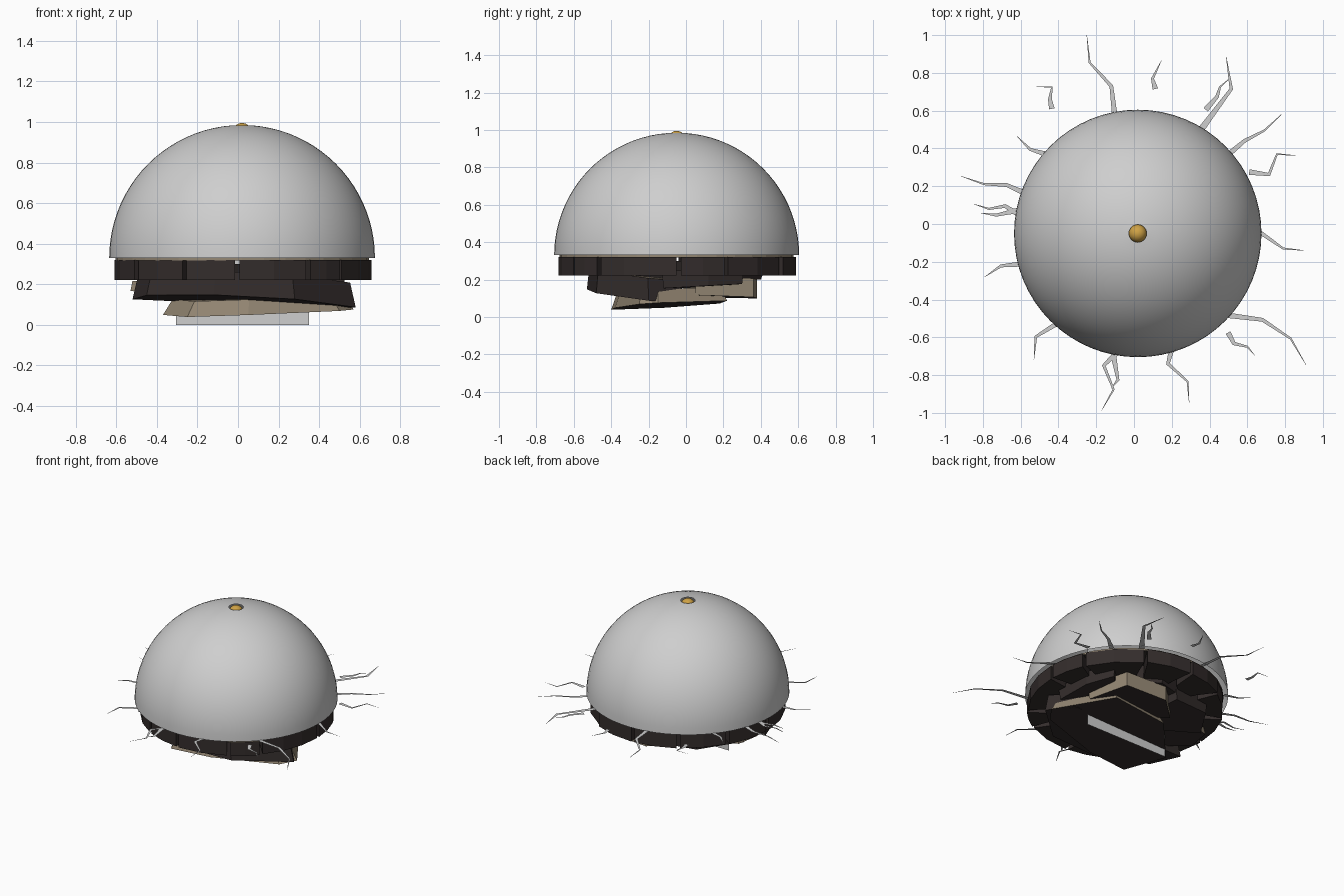
import bpy, bmesh, math, random
from mathutils import Vector

if "Cube" in bpy.data.objects:
    bpy.data.objects.remove(bpy.data.objects["Cube"])

random.seed(4)
CX, CY, RIM = 0.02, -0.05, 0.33


def material(name, rgb):
    m = bpy.data.materials.new(name)
    m.diffuse_color = (*rgb, 1)
    m.use_nodes = True
    m.node_tree.nodes["Principled BSDF"].inputs["Base Color"].default_value = m.diffuse_color
    return m


GREY = material("light grey", (0.62, 0.62, 0.62))
DARK = material("dark earth", (0.034, 0.026, 0.025))
TAN = material("tan stone", (0.30, 0.245, 0.175))
GOLD = material("gold", (0.62, 0.36, 0.06))


def finish(bm, name, mats, loc=(0, 0, 0), smooth=False, fix=True):
    if fix:
        bmesh.ops.recalc_face_normals(bm, faces=bm.faces)
    me = bpy.data.meshes.new(name)
    bm.to_mesh(me)
    bm.free()
    for m in mats:
        me.materials.append(m)
    ob = bpy.data.objects.new(name, me)
    ob.location = loc
    bpy.context.collection.objects.link(ob)
    if smooth:
        for p in me.polygons:
            p.use_smooth = True
    return ob


def prism(bm, outline, bottom, top, side=0, under=0, over=1, grow=1.0):
    """Upright block between two height functions, with material per side."""
    n = len(outline)
    mid = sum((Vector(p) for p in outline), Vector((0, 0))) / n
    lo = [bm.verts.new((x, y, bottom(x, y))) for x, y in outline]
    hi = []
    for p in outline:
        x, y = mid + (Vector(p) - mid) * grow
        hi.append(bm.verts.new((x, y, top(x, y))))
    bm.faces.new(lo[::-1]).material_index = under
    bm.faces.new(hi).material_index = over
    for i in range(n):
        j = (i + 1) % n
        bm.faces.new((lo[i], lo[j], hi[j], hi[i])).material_index = side


# Dome: upper half of a sphere with a small round hole at the top
bm = bmesh.new()
bmesh.ops.create_uvsphere(bm, u_segments=64, v_segments=44, radius=0.655)
bmesh.ops.delete(bm, geom=[v for v in bm.verts if v.co.z < -0.001 or v.co.z > 0.6545], context='VERTS')
finish(bm, "dome", [GREY], (CX, CY, RIM), smooth=True, fix=False)

# Gold ball sitting in the hole
bm = bmesh.new()
bmesh.ops.create_uvsphere(bm, u_segments=24, v_segments=16, radius=0.047)
finish(bm, "top_ball", [GOLD], (CX, CY, 0.948), smooth=True, fix=False)

# Thin tan ground layer under the dome
bm = bmesh.new()
disc = [(CX + 0.625 * math.cos(k * math.tau / 36), CY + 0.625 * math.sin(k * math.tau / 36)) for k in range(36)]
prism(bm, disc, lambda x, y: 0.318, lambda x, y: 0.331, side=1, under=0)
finish(bm, "ground_layer", [DARK, TAN])

# Ring of broken earth blocks
cuts = [-147, -118, -93, -60, -41, 1, 25, 62, 92, 120, 150, 180, 213]
bm = bmesh.new()
for a, b in zip(cuts, cuts[1:]):
    a, b = a + 1.0, b - 1.0
    steps = max(2, round((b - a) / 14))
    inner = random.uniform(0.40, 0.47)
    outer = random.uniform(0.625, 0.64)

    def at(r, t):
        t = math.radians(t)
        return CX + 0.01 + r * math.cos(t), CY + r * math.sin(t)
    arc = [at(outer, a + (b - a) * k / steps) for k in range(steps + 1)]
    shape = arc + [at(inner, b - 3), at(inner - 0.04, (a + b) / 2), at(inner, a + 3)]
    prism(bm, shape, lambda x, y: 0.222, lambda x, y: 0.32)
finish(bm, "earth_ring", [DARK, TAN])


# Tilted slabs piled below the ring
def slab(name, outline, z0, ax, ay, thick, side, grow):
    bm = bmesh.new()
    prism(bm, outline, lambda x, y: z0 + ax * x + ay * y,
          lambda x, y: z0 + ax * x + ay * y + thick, side=side, grow=grow)
    finish(bm, name, [DARK, TAN])


slab("front_slab", [(-0.52, -0.15), (-0.45, -0.38), (-0.12, -0.53), (0.28, -0.48),
                    (0.58, -0.2), (0.46, -0.02), (0.0, -0.12)],
     0.09, -0.04, -0.1, 0.12, 0, 0.95)
slab("bottom_slab", [(-0.25, -0.4), (0.05, -0.38), (0.5, -0.25), (0.57, -0.15),
                     (0.33, 0.22), (-0.1, 0.18), (-0.37, -0.12)],
     0.066, 0.03, 0.05, 0.075, 1, 0.9)
slab("back_slab", [(0.42, 0.05), (0.36, 0.36), (0.05, 0.38), (-0.12, 0.22), (0.1, 0.05)],
     0.11, 0.02, -0.03, 0.10, 1, 1.0)
slab("back_left_slab", [(-0.05, 0.37), (-0.32, 0.34), (-0.46, 0.12), (-0.2, 0.0), (-0.02, 0.2)],
     0.13, -0.05, 0.04, 0.1, 0, 1.05)
slab("left_slab", [(-0.53, -0.05), (-0.5, 0.12), (-0.25, 0.2), (-0.1, 0.0), (-0.35, -0.2)],
     0.15, -0.03, 0.0, 0.05, 1, 0.95)
slab("right_slab", [(0.52, -0.12), (0.5, 0.12), (0.42, 0.3), (0.22, 0.12), (0.25, -0.1)],
     0.15, 0.02, 0.06, 0.09, 0, 1.05)
slab("core_slab", [(0.4, -0.3), (0.42, 0.2), (0.1, 0.4), (-0.3, 0.3), (-0.4, -0.15), (-0.15, -0.4)],
     0.2, 0.0, 0.0, 0.1, 0, 1.1)

# Upright plate through the middle
bm = bmesh.new()
plate = [(-0.305, 0.0), (0.35, 0.0), (0.35, 0.65), (-0.305, 0.65)]
bm.faces.new([bm.verts.new((x, CY, z)) for x, z in plate])
finish(bm, "upright_plate", [GREY], fix=False)


# Flat tapering cracks spreading over the ground
def crack(bm, *pts, width=0.028):
    pts = [Vector(p) for p in pts]
    n = len(pts)
    rows = []
    for i, p in enumerate(pts):
        d0 = (pts[i] - pts[i - 1]).normalized() if i else None
        d1 = (pts[i + 1] - pts[i]).normalized() if i < n - 1 else None
        t = ((d0 or d1) + (d1 or d0)).normalized()
        side = Vector((-t.y, t.x)) * width * (0.5 * (1 - i / (n - 1)) + 0.03)
        rows.append([bm.verts.new((*(p + s * side), RIM + 0.002)) for s in (1, -1)])
    for (a, b), (c, d) in zip(rows, rows[1:]):
        bm.faces.new((a, b, d, c))


bm = bmesh.new()
# back side
crack(bm, (-0.10, 0.56), (-0.12, 0.73), (-0.235, 0.855), (-0.25, 1.0))
crack(bm, (0.34, 0.48), (0.515, 0.715), (0.488, 0.885), width=0.034)
crack(bm, (0.38, 0.605), (0.44, 0.675), (0.455, 0.725), (0.505, 0.77))
crack(bm, (0.113, 0.715), (0.098, 0.77), (0.145, 0.865))
crack(bm, (-0.435, 0.61), (-0.445, 0.66), (-0.435, 0.725), (-0.525, 0.728))
crack(bm, (-0.45, 0.365), (-0.55, 0.395), (-0.62, 0.465))
# right side
crack(bm, (0.49, 0.36), (0.585, 0.44), (0.69, 0.495), (0.78, 0.58))
crack(bm, (0.61, 0.275), (0.715, 0.262), (0.757, 0.37), (0.855, 0.363))
crack(bm, (0.64, -0.03), (0.69, -0.06), (0.79, -0.13), (0.90, -0.14))
# front side
crack(bm, (0.47, -0.48), (0.68, -0.507), (0.83, -0.607), (0.91, -0.745))
crack(bm, (0.498, -0.575), (0.53, -0.633), (0.60, -0.65), (0.64, -0.697))
crack(bm, (0.20, -0.66), (0.18, -0.74), (0.284, -0.834), (0.292, -0.945))
crack(bm, (-0.09, -0.68), (-0.16, -0.75), (-0.108, -0.876), (-0.172, -0.988))
crack(bm, (-0.108, -0.70), (-0.085, -0.825), (-0.12, -0.87))
crack(bm, (-0.38, -0.51), (-0.52, -0.597), (-0.53, -0.72))
# left side
crack(bm, (-0.58, -0.21), (-0.705, -0.222), (-0.79, -0.28))
crack(bm, (-0.57, 0.16), (-0.673, 0.206), (-0.794, 0.211), (-0.915, 0.253))
crack(bm, (-0.61, 0.05), (-0.683, 0.095), (-0.768, 0.08), (-0.847, 0.105))
crack(bm, (-0.60, 0.075), (-0.73, 0.047), (-0.81, 0.058))
finish(bm, "ground_cracks", [GREY], fix=False)
